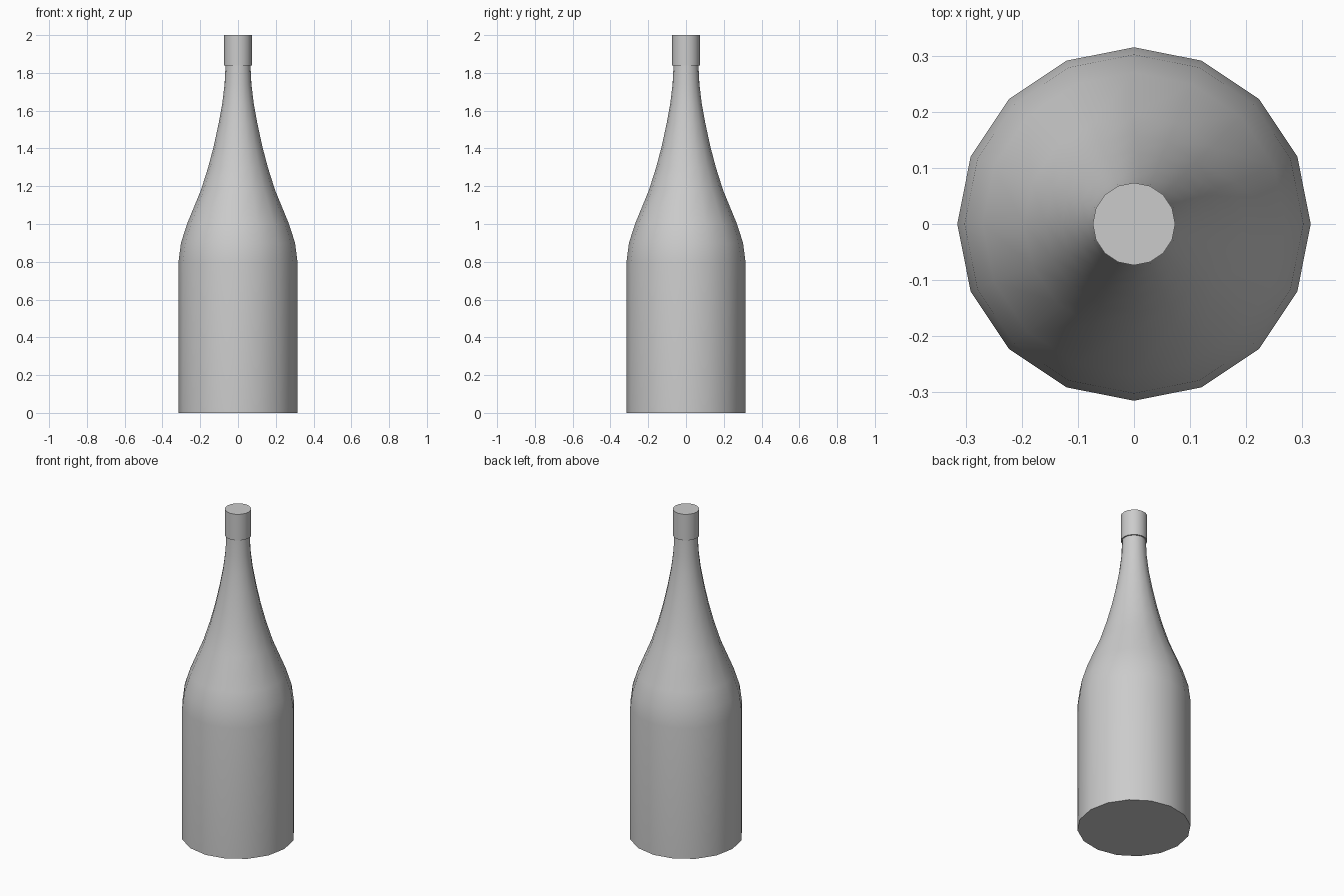
import bpy, bmesh, math

if "Cube" in bpy.data.objects:
    bpy.data.objects.remove(bpy.data.objects["Cube"])

SIDES = 16


def lathe(name, profile):
    """Spin (radius, height) points around z and close both ends."""
    bm = bmesh.new()
    rings = []
    for r, z in profile:
        rings.append([bm.verts.new((r * math.cos(2 * math.pi * i / SIDES),
                                    r * math.sin(2 * math.pi * i / SIDES), z))
                      for i in range(SIDES)])
    for a, b in zip(rings, rings[1:]):
        for i in range(SIDES):
            j = (i + 1) % SIDES
            bm.faces.new((a[i], a[j], b[j], b[i]))
    bm.faces.new(rings[0][::-1])
    bm.faces.new(rings[-1])
    mesh = bpy.data.meshes.new(name)
    bm.to_mesh(mesh)
    bm.free()
    obj = bpy.data.objects.new(name, mesh)
    bpy.context.collection.objects.link(obj)
    bpy.ops.object.select_all(action='DESELECT')
    obj.select_set(True)
    bpy.context.view_layer.objects.active = obj
    bpy.ops.object.shade_smooth_by_angle(angle=math.radians(40))
    return obj


# Bottle: straight body, rounded shoulder, long tapering neck, wider collar
lathe("bottle", [
    (0.315, 0.0), (0.315, 0.80),
    (0.302, 0.90), (0.270, 1.00), (0.196, 1.18),
    (0.158, 1.30), (0.129, 1.41), (0.103, 1.53), (0.083, 1.64),
    (0.071, 1.74), (0.066, 1.84),
    (0.0735, 1.84), (0.0735, 2.0),
])
